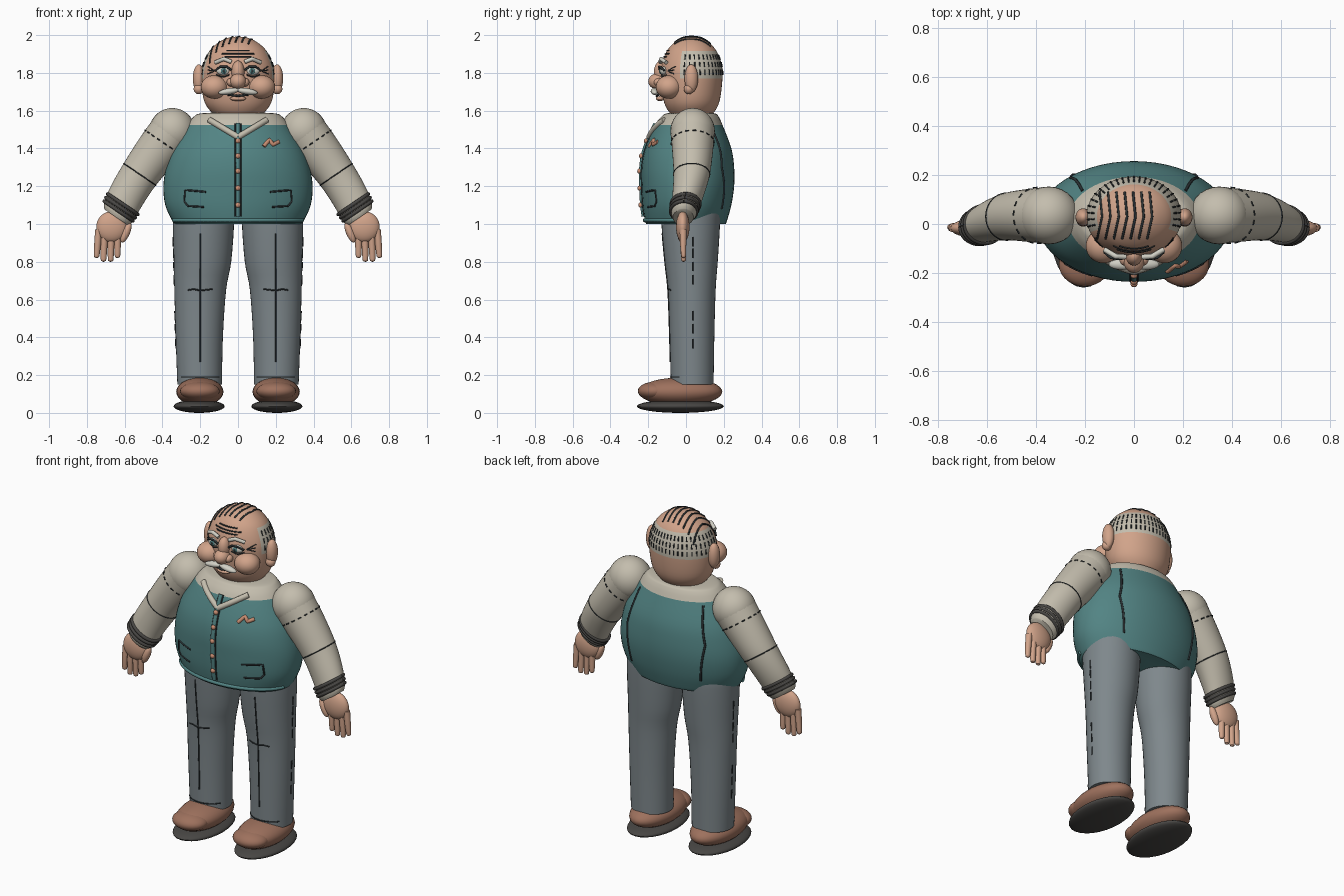
import bpy, bmesh, math
from mathutils import Vector
from mathutils.bvhtree import BVHTree

if "Cube" in bpy.data.objects:
    bpy.data.objects.remove(bpy.data.objects["Cube"])


def material(name, r, g, b):
    m = bpy.data.materials.new(name)
    m.diffuse_color = (r, g, b, 1)
    m.use_nodes = True
    m.node_tree.nodes["Principled BSDF"].inputs["Base Color"].default_value = m.diffuse_color
    return m


SKIN = material("skin", .64, .37, .255)
CREAM = material("cream cloth", .55, .51, .42)
TEAL = material("teal cloth", .085, .23, .23)
GREY = material("grey cloth", .21, .245, .262)
BROWN = material("brown leather", .34, .165, .11)
SOLE = material("dark rubber", .065, .062, .058)
INK = material("dark line", .025, .032, .035)
COPPER = material("copper", .58, .27, .17)
WHITE = material("off white", .64, .63, .56)


def finish(name, bm, *mats):
    bmesh.ops.recalc_face_normals(bm, faces=bm.faces)
    me = bpy.data.meshes.new(name)
    bm.to_mesh(me)
    ob = bpy.data.objects.new(name, me)
    bpy.context.collection.objects.link(ob)
    for m in mats:
        me.materials.append(m)
    bpy.ops.object.select_all(action='DESELECT')
    ob.select_set(True)
    bpy.context.view_layer.objects.active = ob
    bpy.ops.object.shade_smooth_by_angle(angle=math.radians(50))
    tree = BVHTree.FromBMesh(bm)
    bm.free()
    return tree


def spline(a, b, c, d, t):
    return [.5 * (2 * q + (r - p) * t + (2 * p - 5 * q + 4 * r - s) * t * t
                  + (3 * q - p - 3 * r + s) * t ** 3) for p, q, r, s in zip(a, b, c, d)]


def loft(name, rings, mats, u=(1, 0, 0), n=40, steps=4, rule=None):
    """Elliptical rings (x, y, z, radius along u, radius along y), smoothly joined."""
    k, fine, last = Vector(u).normalized(), [], len(rings) - 1
    for i in range(last):
        quad = [rings[min(max(j, 0), last)] for j in range(i - 1, i + 3)]
        fine += [spline(*quad, t / steps) for t in range(steps)]
    fine.append(rings[-1])
    bm = bmesh.new()
    loops = []
    for x, y, z, ru, rv in fine:
        loops.append([bm.verts.new(Vector((x, y, z)) + k * ru * math.cos(a) + Vector((0, rv * math.sin(a), 0)))
                      for a in (2 * math.pi * j / n for j in range(n))])
    for p, q in zip(loops, loops[1:]):
        for j in range(n):
            bm.faces.new((p[j], p[j - 1], q[j - 1], q[j]))
    bm.faces.new(loops[0])
    bm.faces.new(loops[-1])
    if rule:
        for f in bm.faces:
            f.material_index = rule(f.calc_center_median())
    return finish(name, bm, *mats)


def ball(name, loc, size, mat, tilt=0):
    bm = bmesh.new()
    bmesh.ops.create_uvsphere(bm, u_segments=28, v_segments=18, radius=1)
    c, s = math.cos(tilt), math.sin(tilt)
    for v in bm.verts:
        x, y, z = (a * b for a, b in zip(v.co, size))
        v.co = Vector((c * x - s * z, y, s * x + c * z)) + Vector(loc)
    return finish(name, bm, mat)


def lines(name, paths, r, mat, tree=None, d=(0, 1, 0), dense=6):
    """Thin tubes, dropped along d on to the surface of a part."""
    cu = bpy.data.curves.new(name, 'CURVE')
    cu.dimensions, cu.bevel_depth, cu.bevel_resolution, cu.use_fill_caps = '3D', r, 2, True
    for path in paths:
        pts = [Vector(a).lerp(Vector(b), t / dense) for a, b in zip(path, path[1:]) for t in range(dense)]
        pts.append(Vector(path[-1]))
        if tree:
            dirs = [Vector((-p.x, .03 - p.y, 0)).normalized() if d == 'in' else Vector(d) for p in pts]
            pts = [tree.ray_cast(p - 2 * e, e)[0] for p, e in zip(pts, dirs)]
            pts = [p for p in pts if p]
        if len(pts) < 2:
            continue
        sp = cu.splines.new('POLY')
        sp.points.add(len(pts) - 1)
        for sp_p, p in zip(sp.points, pts):
            sp_p.co = (*p, 1)
    ob = bpy.data.objects.new(name, cu)
    bpy.context.collection.objects.link(ob)
    cu.materials.append(mat)
    bpy.ops.object.select_all(action='DESELECT')
    ob.select_set(True)
    bpy.context.view_layer.objects.active = ob
    bpy.ops.object.convert(target='MESH')
    bpy.ops.object.shade_smooth()


# torso: teal vest with cream shirt yoke
torso = loft("vest_and_shirt", [
    (0, 0, 1.0, .335, .21), (0, 0, 1.02, .35, .218), (0, .005, 1.1, .385, .235), (0, .01, 1.2, .395, .245),
    (0, .01, 1.3, .38, .245), (0, .012, 1.4, .345, .228), (0, .015, 1.525, .268, .178),
    (0, .022, 1.57, .232, .15), (0, .025, 1.585, .20, .13), (0, .025, 1.59, .12, .08)],
    (TEAL, CREAM), n=56, rule=lambda c: int(c.z > 1.525))
lines("vest_hem", [[(-.34, 0, 1.02), (.34, 0, 1.02)]], .011, TEAL, torso, dense=30)
lines("placket", [[(0, 0, 1.04), (0, 0, 1.53)]], .013, TEAL, torso, dense=16)
lines("placket_edges", [[(s * .014, 0, 1.04), (s * .014, 0, 1.53)] for s in (-1, 1)], .004, INK, torso, dense=16)
lines("collar", [[(s * .15, 0, 1.55), (0, 0, 1.46)] for s in (-1, 1)], .017, CREAM, torso)
lines("chest_zigzag", [[(.135, 0, 1.41), (.165, 0, 1.445), (.185, 0, 1.42), (.215, 0, 1.435)]], .011, COPPER, torso)
lines("pockets", [[(s * .17, 0, 1.17), (s * .28, 0, 1.18), (s * .285, 0, 1.12), (s * .265, 0, 1.095),
                   (s * .18, 0, 1.09)] for s in (-1, 1)], .005, INK, torso)
lines("back_seams", [[(s * .21, 0, 1.51), (s * .26, 0, 1.3), (s * .23, 0, 1.08)] for s in (-1, 1)],
      .006, INK, torso, (0, -1, 0), 10)
for z in (1.44, 1.36, 1.28, 1.19, 1.1):
    y = torso.ray_cast(Vector((0, -2, z)), Vector((0, 1, 0)))[0].y
    ball("button", (0, y - .01, z), (.014, .012, .014), COPPER)

# head with a band of hair round the sides and back
head = loft("head", [
    (0, .03, 1.55, .09, .08), (0, .03, 1.6, .148, .125), (0, .03, 1.66, .182, .15), (0, .03, 1.77, .195, .163),
    (0, .03, 1.84, .187, .16), (0, .03, 1.915, .152, .132), (0, .03, 1.96, .105, .092),
    (0, .03, 1.985, .055, .05), (0, .03, 1.992, .01, .01)],
    (SKIN, CREAM), n=48, rule=lambda c: int(c.y > -.03 and 1.77 < c.z < 1.915))
dashes = []
for i in range(25):
    a = math.radians(-12 + 204 * i / 24)
    x, y = .2 * math.cos(a), .03 + .2 * math.sin(a)
    dashes += [[(x, y, z), (x, y, z + .027)] for z in (1.79, 1.83, 1.87)]
lines("hair_dashes", dashes, .0035, INK, head, 'in', 2)
lines("comb_over", [[(x - .02, -.06, 2), (x, .03, 2), (x - .01, .13, 2)] for x in
                    (-.13 + .034 * i for i in range(7))], .005, INK, head, (0, 0, -1), 8)
lines("forehead_lines", [[(-w, 0, z), (w, 0, z)] for w, z in ((.07, 1.885), (.085, 1.9), (.06, 1.918))],
      .004, INK, head, dense=12)

# face
ball("nose_bridge", (0, -.13, 1.805), (.034, .04, .06), SKIN)
ball("nose_tip", (0, -.15, 1.755), (.043, .05, .042), SKIN)
ball("lower_lip", (0, -.137, 1.664), (.042, .022, .013), SKIN)
lines("mouth", [[(-.055, -.145, 1.685), (0, -.155, 1.678), (.055, -.145, 1.685)]], .006, INK)
for s in (-1, 1):
    ball("nostril", (s * .038, -.142, 1.75), (.022, .028, .022), SKIN)
    ball("cheek", (s * .125, -.09, 1.725), (.072, .07, .062), SKIN)
    ball("moustache", (s * .048, -.165, 1.702), (.056, .022, .017), WHITE, -s * .15)
    ball("eye", (s * .078, -.118, 1.81), (.036, .02, .023), WHITE)
    ball("iris", (s * .076, -.135, 1.81), (.015, .007, .016), TEAL)
    ball("pupil", (s * .076, -.14, 1.81), (.007, .004, .008), INK)
    lines("eyelid", [[(s * .035, -.138, 1.815), (s * .06, -.142, 1.833), (s * .095, -.137, 1.833),
                      (s * .12, -.115, 1.812)]], .006, INK)
    lines("eye_bag", [[(s * .045, 0, 1.79), (s * .08, 0, 1.778), (s * .115, 0, 1.79)]], .004, INK, head)
    lines("crows_feet", [[(s * .125, 0, 1.81), (s * .16, 0, 1.81 + e)] for e in (-.015, .005, .025)],
          .003, INK, head)
    lines("eyebrow", [[(s * .035, -.135, 1.858), (s * .075, -.132, 1.874), (s * .12, -.105, 1.855)]], .011, WHITE)
    ball("ear", (s * .207, .028, 1.77), (.032, .036, .075), SKIN)
    ball("ear_lobe", (s * .207, .015, 1.715), (.028, .026, .028), SKIN)

# arms and hands
U = Vector((.826, 0, .563))
for s in (-1, 1):
    side = (s * U.x, 0, U.z)
    ball("shoulder", (s * .348, .035, 1.492), (.122, .118, .122), CREAM)
    loft("sleeve", [(s * .345, .035, 1.495, .12, .117), (s * .43, .035, 1.385, .114, .108),
                    (s * .52, .03, 1.263, .103, .096), (s * .59, .01, 1.15, .098, .082),
                    (s * .632, -.01, 1.065, .092, .068), (s * .645, -.015, 1.035, .075, .055)],
         (CREAM,), side)

    def ring(x, y, z, ru, rv):
        return [Vector((s * x, y, z)) + Vector(side) * ru * math.cos(a) + Vector((0, rv * math.sin(a), 0))
                for a in (math.pi * j / 18 for j in range(37))]

    lines("elbow_seam", [ring(.52, .03, 1.263, .103, .096)], .003, INK, dense=1)
    sh = ring(.395, .035, 1.43, .118, .114)
    lines("shoulder_stitches", [sh[j:j + 2] for j in range(0, 36, 2)], .0035, INK, dense=1)
    lines("cuff", [ring(.61 + .011 * i, -.002 - .005 * i, 1.105 - .018 * i, .096 - .002 * i, .075 - .003 * i)
                   for i in range(3)], .010, SOLE, dense=1)
    ball("palm", (s * .668, -.017, .985), (.082, .036, .082), SKIN, s * .35)
    for x0, x1, z in ((.738, .748, .835), (.705, .712, .815), (.67, .674, .815), (.638, .638, .835)):
        loft("finger", [(s * x0, -.015, .97, .018, .019), (s * (x0 + x1) / 2, -.015, .9, .018, .017),
                        (s * x1, -.013, z, .015, .013), (s * x1, -.013, z - .012, .009, .008),
                        (s * x1, -.013, z - .015, .002, .002)], (SKIN,), n=14)
    ball("thumb", (s * .593, -.025, .955), (.021, .021, .057), SKIN, s * .4)

# legs and shoes
for s in (-1, 1):
    leg = loft("trouser_leg", [
        (s * .18, .025, 1.11, .12, .12), (s * .183, .025, 1.08, .156, .152), (s * .183, .025, 1.0, .162, .155),
        (s * .188, .028, .8, .152, .14), (s * .2, .031, .65, .137, .126), (s * .205, .032, .4, .125, .118),
        (s * .203, .033, .15, .118, .113)], (GREY,))
    lines("crease", [[(s * .2, 0, .27), (s * .2, 0, .95)]], .004, INK, leg, dense=16)
    lines("knee_wrinkle", [[(s * .135, 0, .655), (s * .2, 0, .648), (s * .235, 0, .655), (s * .265, 0, .65)]],
          .004, INK, leg)
    lines("side_stitches", [[(s * .2, .035, z), (s * .2, .035, z + .05)] for z in
                            (.34, .42, .49, .68, .75, .82, .88)], .004, INK, leg, (-s, 0, 0), 3)
    lines("trouser_hem", [[(s * .2 + .1 * math.cos(a), 0, .19) for a in (0, math.pi / 2, math.pi)]],
          .0035, INK, leg)
    ball("shoe", (s * .202, -.03, .112), (.125, .222, .075), BROWN)
    ball("toe_cap", (s * .202, -.165, .115), (.105, .09, .05), BROWN)
    ball("sole", (s * .206, -.03, .035), (.135, .23, .035), SOLE)
